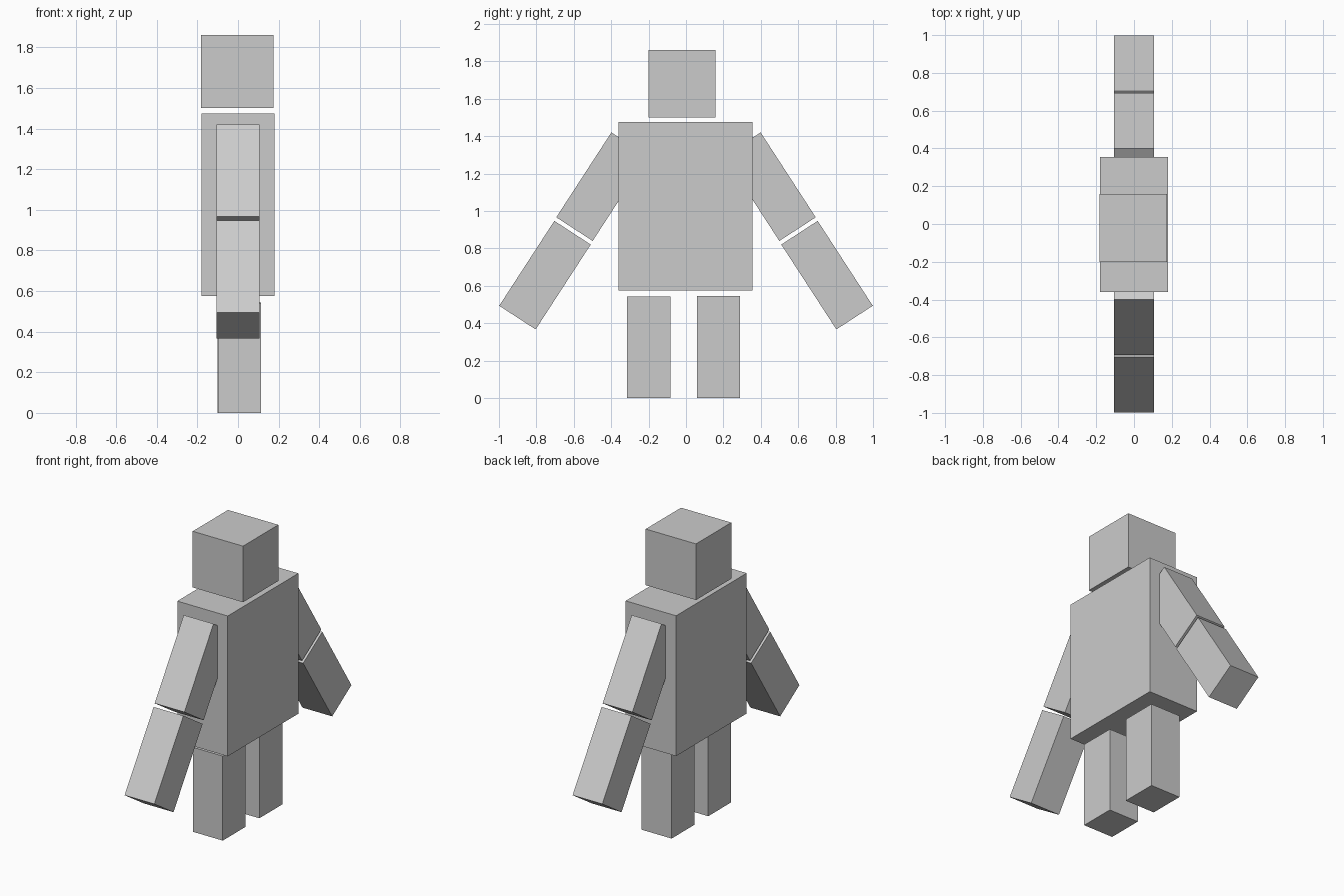
import bpy
from math import radians

cube = bpy.data.objects.get("Cube")
if cube:
    bpy.data.objects.remove(cube, do_unlink=True)

# One plain grey for the whole figure
grey = bpy.data.materials.new("light_grey")
grey.use_nodes = True
colour = (0.6, 0.6, 0.6, 1)
grey.diffuse_color = colour
grey.node_tree.nodes["Principled BSDF"].inputs["Base Color"].default_value = colour


def block(name, centre, size, tilt=0):
    """Flat-sided box, tilted about x by the given degrees."""
    bpy.ops.mesh.primitive_cube_add(size=1, location=centre,
                                    rotation=(radians(tilt), 0, 0))
    obj = bpy.context.object
    obj.name = name
    obj.scale = size
    obj.data.materials.append(grey)
    return obj


# Head and torso, with a gap for the neck
block("head", (-0.003, -0.021, 1.681), (0.357, 0.358, 0.36))
block("torso", (0, -0.002, 1.025), (0.358, 0.716, 0.9))

# Legs
block("front_leg", (0.007, -0.2, 0.271), (0.212, 0.232, 0.542))
block("back_leg", (0.005, 0.174, 0.273), (0.212, 0.232, 0.546))

# Two-part arms, spread outward along y
for side, sign in (("front", -1), ("back", 1)):
    arm_size = (0.211, 0.232, 0.541)
    block(side + "_upper_arm", (0, sign * 0.449, 1.13), arm_size, sign * 33)
    block(side + "_forearm", (0, sign * 0.754, 0.657), arm_size, sign * 33)
